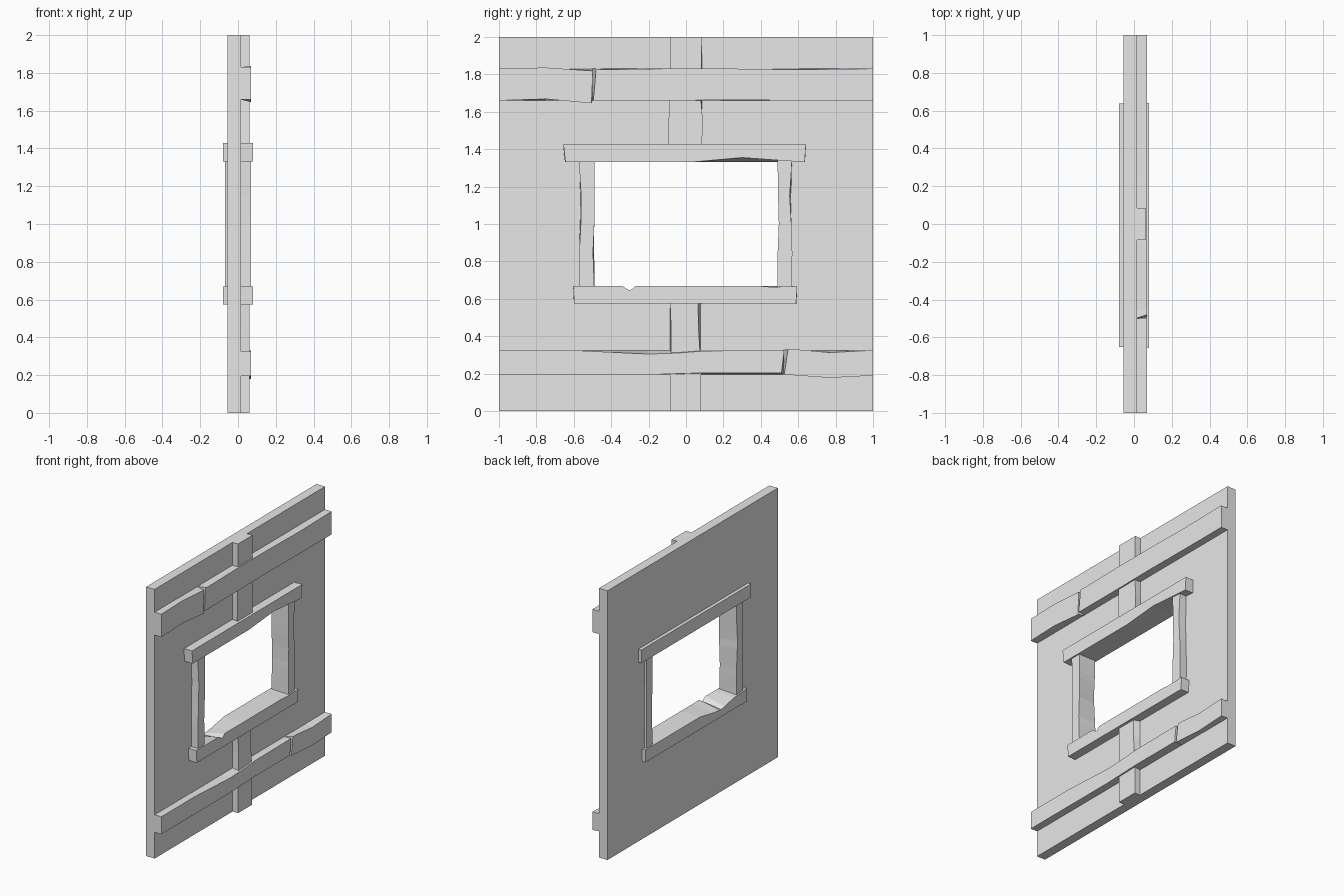
import bpy, bmesh
from mathutils import Vector

cube = bpy.data.objects.get("Cube")
if cube:
    bpy.data.objects.remove(cube, do_unlink=True)

grey = bpy.data.materials.new("plain grey")
grey.use_nodes = True
grey.diffuse_color = (0.8, 0.8, 0.8, 1)
grey.node_tree.nodes["Principled BSDF"].inputs["Base Color"].default_value = (0.8, 0.8, 0.8, 1)


def finish(name, bm):
    """Turn a bmesh into a flat-shaded grey object."""
    bmesh.ops.recalc_face_normals(bm, faces=bm.faces)
    mesh = bpy.data.meshes.new(name)
    bm.to_mesh(mesh)
    bm.free()
    mesh.materials.append(grey)
    obj = bpy.data.objects.new(name, mesh)
    bpy.context.collection.objects.link(obj)
    return obj


def board(name, x, span, edges, front=(), back=(), ends=(0, 0, 0, 0), upright=False):
    """Hewn board along y (or z if upright).
    front/back: {station: (low edge shift, high edge shift)} worn into each face;
    ends: front-face shift of the start low, start high, end low, end high corners."""
    front, back = dict(front), dict(back)
    stations = sorted({*span, *front, *back})

    def wear(table, t):
        # linear blend between the worn stations, straight at both ends
        keys = sorted({*span, *table})
        for a, b in zip(keys, keys[1:]):
            if a <= t <= b:
                f = (t - a) / (b - a)
                return Vector(table.get(a, (0, 0))).lerp(Vector(table.get(b, (0, 0))), f)

    bm = bmesh.new()
    rings = []
    for t in stations:
        ring = []
        for depth, table in zip(x, (back, front)):
            shift = wear(table, t)
            for side in (0, 1):
                along, across = t, edges[side] + shift[side]
                if table is front and t == span[0]:
                    along += ends[side]
                if table is front and t == span[1]:
                    along += ends[2 + side]
                co = (depth, across, along) if upright else (depth, along, across)
                ring.append(bm.verts.new(co))
        rings.append([ring[0], ring[1], ring[3], ring[2]])
    for a, b in zip(rings, rings[1:]):
        for i in range(4):
            j = (i + 1) % 4
            bm.faces.new((a[i], a[j], b[j], b[i]))
    bm.faces.new(rings[0])
    bm.faces.new(rings[-1])
    return finish(name, bm)


# Wall panel with a rectangular window hole
def wall_panel(x, outer, hole):
    bm = bmesh.new()
    loops = []
    for depth in x:
        for y0, y1, z0, z1 in (outer, hole):
            corners = ((y0, z0), (y1, z0), (y1, z1), (y0, z1))
            loops.append([bm.verts.new((depth, *c)) for c in corners])
    back_out, back_in, front_out, front_in = loops
    for a, b in ((back_out, back_in), (front_out, front_in),
                 (back_out, front_out), (back_in, front_in)):
        for i in range(4):
            j = (i + 1) % 4
            bm.faces.new((a[i], a[j], b[j], b[i]))
    return finish("wall_panel", bm)


wall_panel((-0.055, 0.015), (-1, 1, 0, 2), (-0.53, 0.53, 0.62, 1.38))

# Horizontal battens, each in two lengths with an open joint
BATTEN = (0.01, 0.07)
board("upper_batten_short", BATTEN, (-1, -0.5), (1.66, 1.83),
      front={-0.75: (0.008, 0.006), -0.5: (-0.015, -0.012)}, ends=(0, 0, -0.005, 0.002))
board("upper_batten_long", BATTEN, (-0.5, 1), (1.66, 1.83),
      front={-0.45: (0, -0.005), -0.1: (0, 0), 0.25: (0.003, 0), 0.6: (0, -0.005)},
      ends=(0.005, 0.02, 0, 0))
board("lower_batten_long", BATTEN, (-1, 0.52), (0.195, 0.325),
      front={-0.6: (0, 0), -0.2: (0, -0.02), -0.05: (0.005, -0.015),
             0.1: (0.01, -0.003), 0.52: (0.01, 0)}, ends=(0, 0, -0.01, 0.005))
board("lower_batten_short", BATTEN, (0.52, 1), (0.195, 0.325),
      front={0.52: (0, 0.006), 0.6: (-0.005, 0.004), 0.77: (-0.017, -0.012),
             1: (-0.005, 0)}, ends=(0.005, 0.025, 0, 0))

# Upright posts above and below the window
POST = (0.01, 0.06)
board("upper_post", POST, (1.4, 2), (-0.085, 0.085),
      front={1.43: (-0.01, 0), 1.55: (-0.008, 0.005), 1.66: (-0.004, -0.005), 1.83: (0, -0.003)},
      upright=True)
board("lower_post", POST, (0, 0.6), (-0.085, 0.08),
      front={0.2: (0, 0), 0.31: (0.006, -0.005), 0.45: (0.005, -0.014), 0.57: (0, -0.015)},
      upright=True)

# Window frame
RAIL = (-0.08, 0.08)
board("window_lintel", RAIL, (-0.65, 0.637), (1.33, 1.428),
      front={0.02: (0, 0), 0.3: (0.025, 0)}, ends=(0.006, -0.005, -0.003, 0.004))
board("window_sill", RAIL, (-0.6, 0.592), (0.575, 0.668),
      front={-0.34: (0, 0), -0.3: (0, -0.025), -0.27: (0, 0), 0.4: (0, 0), 0.46: (0, -0.005)},
      back={-0.45: (0, -0.01), -0.3: (0, -0.04), -0.2: (0, -0.028), -0.05: (0, 0)},
      ends=(0.003, -0.003, -0.004, 0.002))

JAMB = (-0.07, 0.07)
board("right_jamb", JAMB, (0.655, 1.345), (-0.57, -0.49),
      front={0.85: (0, -0.007), 1.0: (0.008, 0), 1.15: (0.01, 0), 1.34: (-0.003, 0)},
      back={0.8: (0, 0), 1.05: (0, -0.015), 1.2: (0, -0.005)}, upright=True)
board("left_jamb", JAMB, (0.655, 1.345), (0.49, 0.566),
      front={0.85: (0, 0.002), 1.0: (0.006, -0.003), 1.15: (0.002, -0.012), 1.3: (0, -0.002)},
      back={0.9: (0.012, 0), 1.1: (0.004, 0)}, upright=True)
